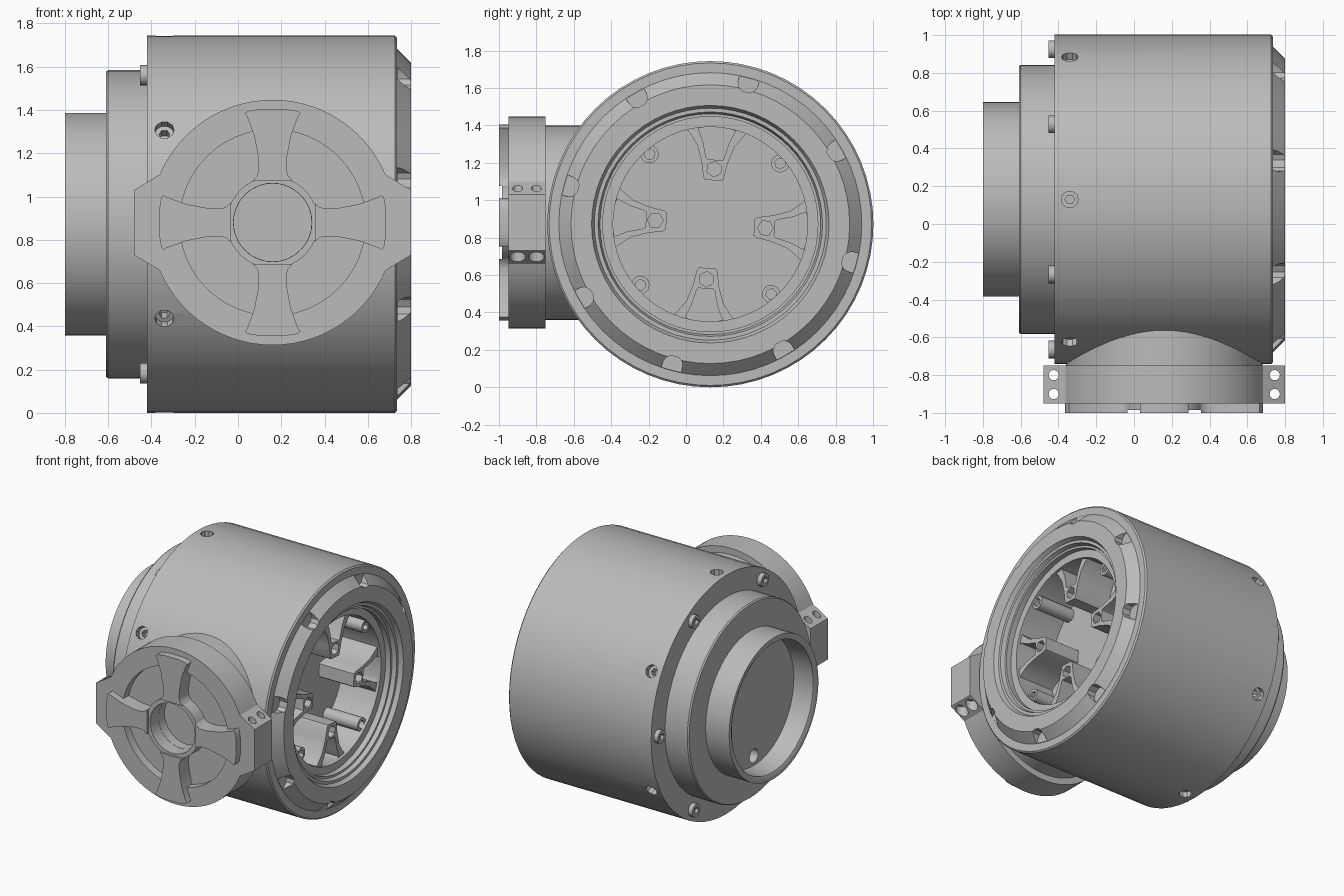
import bpy, bmesh
from math import sin, cos, pi, radians
from mathutils import Matrix, Vector

if "Cube" in bpy.data.objects:
    bpy.data.objects.remove(bpy.data.objects["Cube"])

grey = bpy.data.materials.new("machined grey")
grey.use_nodes = True
GREY = (0.5, 0.5, 0.5, 1)
grey.diffuse_color = GREY
grey.node_tree.nodes["Principled BSDF"].inputs["Base Color"].default_value = GREY

# Frames: local z runs along the axis of the part
BODY = Matrix(((0, 0, 1, 0), (1, 0, 0, 0.13), (0, 1, 0, 0.872), (0, 0, 0, 1)))
CAP = Matrix(((1, 0, 0, 0.16), (0, 0, -1, 0), (0, 1, 0, 0.88), (0, 0, 0, 1)))


def spin(deg, axis="Z"):
    return Matrix.Rotation(radians(deg), 4, axis)


def ngon(r, n=32, cx=0, cy=0):
    return [(cx + r * cos(2 * pi * i / n), cy + r * sin(2 * pi * i / n)) for i in range(n)]


def arc(r, a, b, n=24):
    angles = [radians(a + (b - a) * i / n) for i in range(n + 1)]
    return [(r * cos(t), r * sin(t)) for t in angles]


def mirrored(half):
    """Close a half outline (u, v) across the u axis."""
    return half + [(u, -v) for u, v in reversed(half)]


def finish(name, bm):
    bmesh.ops.remove_doubles(bm, verts=bm.verts, dist=1e-5)
    bmesh.ops.recalc_face_normals(bm, faces=bm.faces)
    mesh = bpy.data.meshes.new(name)
    bm.to_mesh(mesh)
    bm.free()
    mesh.materials.append(grey)
    ob = bpy.data.objects.new(name, mesh)
    bpy.context.collection.objects.link(ob)
    return ob


def solids(name, parts):
    """One object of extruded outlines: (points, start, end, frame)."""
    bm = bmesh.new()
    for pts, t0, t1, frame in parts:
        lo = [bm.verts.new(frame @ Vector((x, y, t0))) for x, y in pts]
        hi = [bm.verts.new(frame @ Vector((x, y, t1))) for x, y in pts]
        bm.faces.new(lo[::-1])
        bm.faces.new(hi)
        for i in range(len(pts)):
            j = (i + 1) % len(pts)
            bm.faces.new((lo[i], lo[j], hi[j], hi[i]))
    return finish(name, bm)


def lathe(name, profile, frame, n=64, closed=False):
    """Turn a profile of (distance along axis, radius)."""
    bm = bmesh.new()
    rings = []
    for t, r in profile:
        if r == 0:
            rings.append([bm.verts.new(frame @ Vector((0, 0, t)))] * n)
        else:
            rings.append([bm.verts.new(frame @ Vector((x, y, t))) for x, y in ngon(r, n)])
    pairs = list(zip(rings, rings[1:]))
    if closed:
        pairs.append((rings[-1], rings[0]))
    for a, b in pairs:
        for i in range(n):
            j = (i + 1) % n
            bm.faces.new(list(dict.fromkeys((a[i], a[j], b[j], b[i]))))
    return finish(name, bm)


def cut(ob, parts):
    cutter = solids("cutter", parts)
    cutter.hide_render = True
    mod = ob.modifiers.new("cut", "BOOLEAN")
    mod.operation, mod.solver, mod.object = "DIFFERENCE", "EXACT", cutter
    mod.use_self = True
    bpy.context.view_layer.objects.active = ob
    bpy.ops.object.modifier_apply(modifier=mod.name)
    bpy.data.objects.remove(cutter)


# Housing: stub, shoulder, drum, chamfered rim and deep recess
housing = lathe("housing", [
    (-0.64, 0), (-0.64, 0.46), (-0.79, 0.47), (-0.80, 0.49), (-0.80, 0.515),
    (-0.61, 0.515), (-0.61, 0.705), (-0.60, 0.712), (-0.42, 0.712), (-0.42, 0.872),
    (0.725, 0.872), (0.735, 0.862), (0.735, 0.81), (0.80, 0.745), (0.80, 0.635),
    (0.77, 0.62), (0.77, 0.60), (0.74, 0.59), (0.74, 0.575), (0.70, 0.575),
    (0.70, 0.52), (0.40, 0.52), (0.40, 0)], BODY)

# Rim notches, radial screw holes and holes in the stub floor
notches = [(mirrored([(0.84, 0.055), (0.78, 0.055), (0.75, 0.045), (0.732, 0.02)]),
            0.737, 0.9, BODY @ spin(30 + 45 * i)) for i in range(8)]
cut(housing, notches)
radial = []
for i in range(6):
    frame = BODY @ spin(30 + 60 * i) @ Matrix.Translation((0, 0, -0.34)) @ spin(90, "Y")
    radial += [(ngon(0.045, 10), 0.83, 0.95, frame), (ngon(0.025, 6), 0.78, 0.85, frame)]
cut(housing, radial)
cut(housing, [(ngon(0.05, 16, 0, s * 0.39), -0.7, -0.55, BODY) for s in (-1, 1)])

# Screws around the back shoulder
heads = solids("shoulder_screws", [(ngon(0.047, 16, 0.795), -0.452, -0.40, BODY @ spin(60 * i))
                                   for i in range(6)])
cut(heads, [(ngon(0.026, 6, 0.795), -0.5, -0.43, BODY @ spin(60 * i)) for i in range(6)])

# Arms inside the recess, with fan pockets and hexagon holes
arm = mirrored([(0.235, 0.045), (0.25, 0.055), (0.33, 0.07), (0.42, 0.10), (0.48, 0.145), (0.535, 0.20)])
pocket = mirrored([(0.345, 0.04), (0.355, 0.048), (0.44, 0.07), (0.505, 0.10), (0.513, 0.08), (0.525, 0.03)])
turns = [BODY @ spin(86 + 90 * i) for i in range(4)]
arms = solids("recess_arms", [(arm, 0.39, 0.68, f) for f in turns])
cut(arms, [(pocket, 0.44, 0.8, f) for f in turns] + [(ngon(0.042, 6, 0.295), 0.5, 0.8, f) for f in turns])

# Pegs between the arms
turns = [BODY @ spin(41 + 90 * i) for i in range(4)]
pegs = solids("recess_pegs", [(ngon(0.048, 20, 0.495), 0.39, 0.68, f) for f in turns])
cut(pegs, [(ngon(0.03, 6, 0.495), 0.62, 0.8, f) for f in turns])

# Neck joining the front clamp to the drum
neck = solids("front_neck", [(ngon(0.52, 64), 0.5, 0.77, CAP)])

# Clamp disc with two ears
outline = (arc(0.567, 23, 157, 28) + [(-0.64, 0.15), (-0.64, -0.15)]
           + arc(0.567, 203, 337, 28) + [(0.64, -0.15), (0.64, 0.15)])
clamp = solids("front_clamp", [(outline, 0.75, 0.95, CAP)])
cut(clamp, [(ngon(0.43, 48), 0.89, 1.1, CAP)])
cut(clamp, [(ngon(0.18, 32), 0.82, 1.1, CAP)])
upright = CAP @ spin(-90, "X")
spots = [(s * 0.585, -t) for s in (-1, 1) for t in (0.80, 0.90)]
cut(clamp, [(ngon(0.027, 16, x, y), -0.4, 0.4, upright) for x, y in spots])
cut(clamp, [(ngon(0.042, 16, x, y), -0.4, -0.13, upright) for x, y in spots])

# Hub and four raised paddles on the clamp face
hub = lathe("front_hub", [(0.86, 0.181), (0.985, 0.181), (0.985, 0.212), (0.86, 0.212)], CAP, 40, True)
paddle = mirrored([(0.195, 0.09), (0.215, 0.072), (0.24, 0.064), (0.30, 0.066), (0.40, 0.085),
                   (0.49, 0.118), (0.505, 0.128), (0.515, 0.115), (0.524, 0.06)])
paddles = solids("front_paddles", [(paddle, 0.86, 1.0, CAP @ spin(90 * i)) for i in range(4)])

# Smooth round walls, keep edges sharp
bpy.ops.object.select_all(action="DESELECT")
for ob in (housing, heads, arms, pegs, neck, clamp, hub, paddles):
    ob.select_set(True)
bpy.context.view_layer.objects.active = housing
bpy.ops.object.shade_smooth_by_angle(angle=radians(30))
